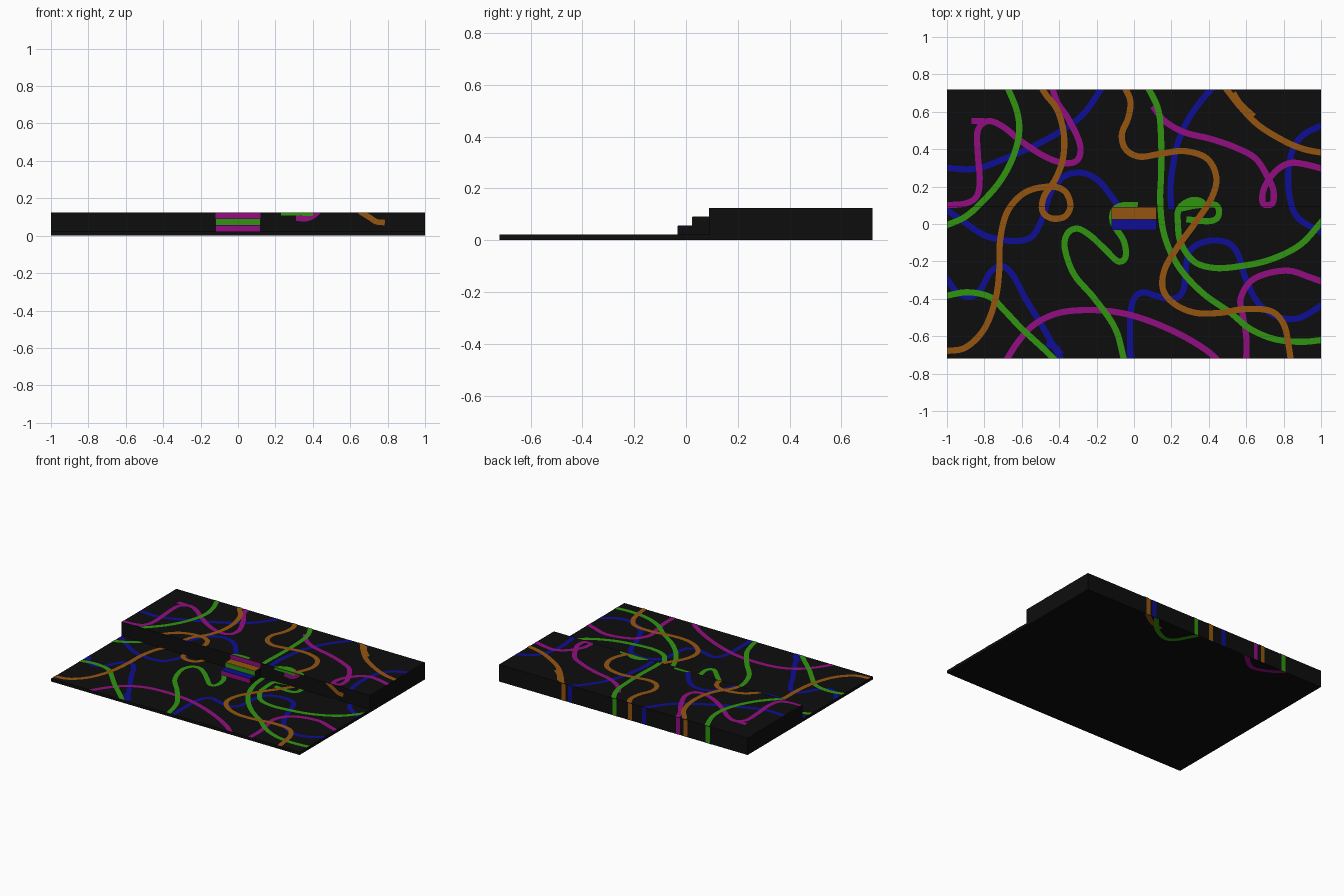
import bpy, bmesh
from mathutils import Vector

# ---- materials -------------------------------------------------------
def mat(name, r, g, b):
    m = bpy.data.materials.new(name)
    m.diffuse_color = (r, g, b, 1)
    return m

BLACK = mat("black", .0043, .0043, .0043)
BLUE = mat("blue", .004, .004, .30)
MAGENTA = mat("magenta", .29, .004, .22)
GREEN = mat("green", .03, .30, .005)
ORANGE = mat("orange", .30, .09, .005)

X, Y, FLOOR, TOP, EDGE = 1.0, .72, .022, .125, .09

def finish(name, bm, m):
    me = bpy.data.meshes.new(name)
    bm.to_mesh(me)
    bm.free()
    me.materials.append(m)
    ob = bpy.data.objects.new(name, me)
    bpy.context.collection.objects.link(ob)
    return ob

def box(name, x0, x1, y0, y1, z0, z1, m):
    bm = bmesh.new()
    bmesh.ops.create_cube(bm, size=1)
    for v in bm.verts:
        v.co = ((x0 + x1) / 2 + v.co.x * (x1 - x0), (y0 + y1) / 2 + v.co.y * (y1 - y0),
                (z0 + z1) / 2 + v.co.z * (z1 - z0))
    return finish(name, bm, m)

# ---- painted ribbons: smooth flat strip, clipped to a rectangle ------
def smooth(pts, n=7):
    p = [Vector(q) for q in pts]
    p = [2 * p[0] - p[1]] + p + [2 * p[-1] - p[-2]]
    out = []
    for a, b, c, d in zip(p, p[1:], p[2:], p[3:]):
        for i in range(n):
            t = i / n
            out.append(.5 * (2 * b + (c - a) * t + (2 * a - 5 * b + 4 * c - d) * t * t
                             + (3 * b - a - 3 * c + d) * t ** 3))
    return out + [p[-2]]

def ribbon(name, pts, m, rect, place, flip=False, width=.033):
    line = smooth(pts)
    bm = bmesh.new()
    rows = []
    for i, p in enumerate(line):
        d = (line[min(i + 1, len(line) - 1)] - line[max(i - 1, 0)]).normalized()
        s = Vector((-d.y, d.x)) * width / 2
        rows.append([bm.verts.new((*(p + s), 0)), bm.verts.new((*(p - s), 0))])
    for (l0, r0), (l1, r1) in zip(rows, rows[1:]):
        bm.faces.new((l0, r0, r1, l1))
    u0, u1, v0, v1 = rect
    for co, no in (((u0, 0, 0), (-1, 0, 0)), ((u1, 0, 0), (1, 0, 0)),
                   ((0, v0, 0), (0, -1, 0)), ((0, v1, 0), (0, 1, 0))):
        bmesh.ops.bisect_plane(bm, geom=bm.verts[:] + bm.edges[:] + bm.faces[:],
                               plane_co=co, plane_no=no, clear_outer=True)
    if not bm.faces:
        bm.free()
        return
    for v in bm.verts:
        v.co = place(v.co.x, v.co.y)
    if flip:
        bmesh.ops.reverse_faces(bm, faces=bm.faces[:])
    finish(name, bm, m)

# ---- solid parts -----------------------------------------------------
box("floor_slab", -X, X, -Y, Y, .001, FLOOR, BLACK)
box("raised_stage", -X, X, EDGE, Y, .001, TOP, BLACK)
box("lower_step", -.12, .12, -.03, .03, FLOOR, .055, BLACK)
box("upper_step", -.12, .12, .025, EDGE, FLOOR, .09, BLACK)

# step treads and risers as thin coloured plates
E = .002
box("lower_tread", -.12, .12, -.03, .025, .055, .055 + E, BLUE)
box("upper_tread", -.12, .12, .025, EDGE, .09, .09 + E, ORANGE)
box("lower_riser", -.12, .12, -.03 - E, -.03, FLOOR, .055, MAGENTA)
box("middle_riser", -.12, .12, .025 - E, .025, .055 + E, .09, GREEN)
box("top_riser", -.12, .12, EDGE - E, EDGE, .09 + E, TOP, MAGENTA)

# ---- ribbon paths seen from the top ----------------------------------
blue = [
    [(-1.01, .3), (-.85, .295), (-.69, .35), (-.53, .42), (-.37, .51), (-.26, .6), (-.165, .74)],
    [(-1.01, .08), (-.92, .02), (-.8, -.06), (-.66, -.09), (-.55, -.07), (-.49, .03), (-.45, .16),
     (-.38, .25), (-.29, .275), (-.2, .24), (-.13, .16), (-.08, .09)],
    [(-1.01, -.28), (-.95, -.36), (-.88, -.39), (-.82, -.35), (-.77, -.26), (-.71, -.225),
     (-.65, -.27), (-.58, -.4), (-.5, -.53), (-.42, -.67), (-.38, -.74)],
    [(-.02, -.74), (-.02, -.5), (0, -.4), (.05, -.365), (.12, -.385), (.21, -.4), (.265, -.35),
     (.28, -.21), (.31, -.13), (.4, -.09), (.5, -.1), (.555, -.16), (.6, -.3), (.67, -.43),
     (.78, -.5), (.89, -.5), (1.01, -.43)],
    [(.2, .08), (.195, .2), (.215, .35), (.24, .45), (.29, .56), (.36, .66), (.43, .74)],
    [(1.01, .53), (.91, .48), (.85, .4), (.825, .27), (.835, .13), (.88, .03), (1.01, -.05)],
    [(-.47, -.64), (-.42, -.66), (-.39, -.7)],
]
magenta = [
    [(-1.01, .1), (-.9, .11), (-.84, .15), (-.825, .24), (-.835, .375), (-.835, .5), (-.78, .55),
     (-.7, .52), (-.6, .44), (-.475, .36), (-.37, .325), (-.3, .345), (-.29, .43), (-.35, .56),
     (-.41, .65), (-.44, .74)],
    [(.1, .63), (.165, .55), (.27, .49), (.41, .455), (.54, .41), (.65, .35), (.715, .25),
     (.745, .18), (.74, .11), (.69, .11), (.695, .19), (.755, .28), (.83, .325), (.91, .32),
     (1.01, .295)],
    [(-.69, -.74), (-.62, -.63), (-.53, -.535), (-.4, -.475), (-.235, -.46), (-.07, -.475),
     (.085, -.52), (.245, -.59), (.38, -.67), (.46, -.74)],
    [(.6, -.74), (.6, -.6), (.58, -.48), (.57, -.4), (.62, -.31), (.71, -.265), (.83, -.25),
     (.94, -.285), (1.01, -.31)],
    [(-.87, .55), (-.84, .55), (-.8, .55)],
]
green = [
    [(-.68, .74), (-.625, .6), (-.615, .48), (-.65, .35), (-.715, .23), (-.8, .13), (-.9, .04),
     (-1.01, -.01)],
    [(-1.01, -.385), (-.89, -.365), (-.77, -.39), (-.69, -.465), (-.6, -.56), (-.48, -.67),
     (-.41, -.74)],
    [(-.05, -.74), (-.1, -.56), (-.21, -.4), (-.32, -.27), (-.37, -.13), (-.355, -.05),
     (-.3, -.025), (-.23, -.065), (-.155, -.135), (-.085, -.2), (-.045, -.175), (-.055, -.09),
     (-.11, 0), (-.11, .07), (-.06, .1), (.02, .1)],
    [(.07, .74), (.13, .61), (.145, .45), (.145, .27), (.14, .13), (.155, -.03), (.2, -.16),
     (.27, -.27), (.38, -.38), (.51, -.47), (.62, -.56), (.75, -.615), (.89, -.63), (1.01, -.62)],
    [(1.01, .02), (.89, -.11), (.73, -.19), (.57, -.225), (.43, -.235), (.32, -.2), (.25, -.1),
     (.235, 0), (.24, .08), (.3, .125), (.36, .12), (.385, .07)],
    [(.24, .08), (.34, .1), (.44, .1), (.45, .04), (.4, .015), (.28, .025)],
]
orange = [
    [(-1.01, -.68), (-.9, -.66), (-.8, -.56), (-.74, -.4), (-.72, -.24), (-.715, -.08),
     (-.675, .07), (-.58, .17), (-.45, .2), (-.37, .175), (-.34, .1), (-.37, .04), (-.44, .03),
     (-.49, .07), (-.48, .15), (-.42, .24), (-.38, .35), (-.375, .48), (-.41, .61), (-.47, .69),
     (-.5, .74)],
    [(-.055, .74), (-.02, .66), (-.03, .57), (-.065, .48), (-.045, .4), (.03, .36), (.14, .375),
     (.27, .39), (.39, .35), (.44, .25), (.415, .14), (.33, .01), (.235, -.12), (.165, -.24),
     (.155, -.35), (.22, -.43), (.33, -.475), (.46, -.475), (.59, -.455), (.73, -.465),
     (.8, -.535), (.825, -.64), (.84, -.74)],
    [(.48, .74), (.57, .625), (.67, .525), (.81, .44), (.91, .4), (1.01, .38)],
    [(.53, .7), (.57, .64), (.64, .575)],
]

# lay every ribbon on the floor and on the stage, then down the back wall
for layer, (name, m, paths) in enumerate((("blue", BLUE, blue), ("magenta", MAGENTA, magenta),
                                          ("green", GREEN, green), ("orange", ORANGE, orange))):
    lift = .0008 + .0006 * layer
    for path in paths:
        ribbon(name + "_floor_ribbon", path, m, (-X, X, -Y, EDGE),
               lambda u, v: (u, v, FLOOR + lift))
        ribbon(name + "_stage_ribbon", path, m, (-X, X, EDGE, Y),
               lambda u, v: (u, v, TOP + lift))
        for x, y in (path[0], path[-1]):
            if y > Y:
                ribbon(name + "_back_ribbon", [(x, .13), (x, -.01)], m, (-X, X, .001, TOP),
                       lambda u, v: (u, Y + .0005 + lift / 4, v), True)

# spill-over on the stage front and the underside
for name, m, path in (("green", GREEN, [(.23, .122), (.32, .122), (.4, .12)]),
                      ("magenta", MAGENTA, [(.31, .095), (.36, .09), (.4, .105), (.43, .13)]),
                      ("orange", ORANGE, [(.65, .13), (.7, .1), (.74, .075), (.785, .07)])):
    ribbon(name + "_front_ribbon", path, m, (-X, X, FLOOR, TOP),
           lambda u, v: (u, EDGE - .001, v), width=.03)
for name, m, path in (("green", GREEN, [(.42, .73), (.3, .6), (.16, .56), (.05, .73)]),
                      ("magenta", MAGENTA, [(-.35, .73), (-.48, .63), (-.6, .66), (-.7, .73)]),
                      ("orange", ORANGE, [(.5, .73), (.4, .66), (.3, .63)])):
    ribbon(name + "_underside_ribbon", path, m, (-X, X, -Y, Y), lambda u, v: (u, v, 0), True)
